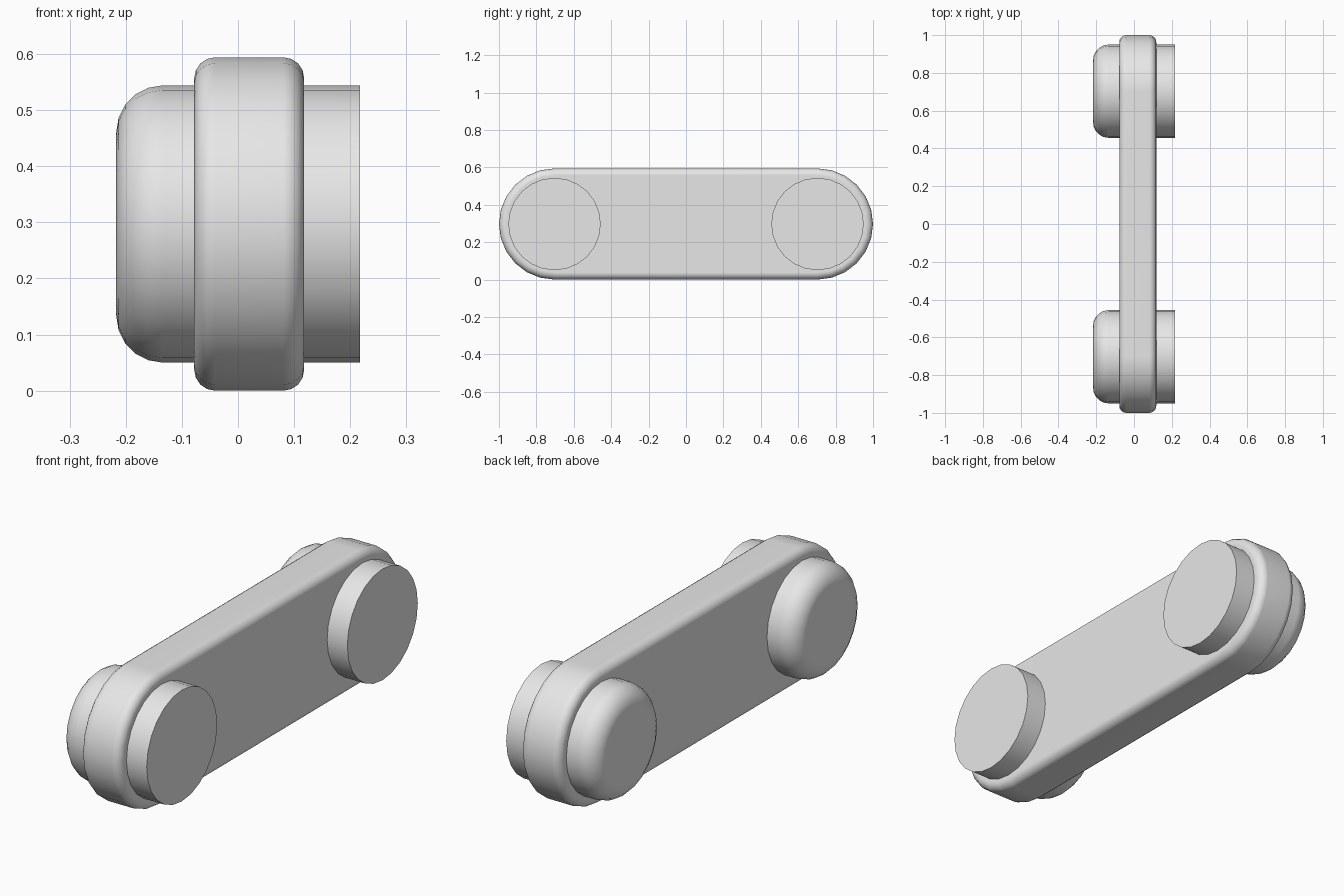
import bpy, bmesh
from math import sin, cos, pi, radians

cube = bpy.data.objects.get("Cube")
if cube:
    bpy.data.objects.remove(cube, do_unlink=True)

grey = bpy.data.materials.new("plain grey")
grey.use_nodes = True
grey.diffuse_color = (0.8, 0.8, 0.8, 1)
grey.node_tree.nodes["Principled BSDF"].inputs["Base Color"].default_value = (0.8, 0.8, 0.8, 1)

HALF_HEIGHT = 0.297
END_Y = 0.703
PIN_RADIUS = 0.247


def arc(centre_y, radius, start, sweep, steps):
    """Points (y, z) along an arc around the model's middle height."""
    return [(centre_y + radius * cos(start + sweep * i / steps),
             HALF_HEIGHT + radius * sin(start + sweep * i / steps)) for i in range(steps + 1)]


def prism(name, outline, x0, x1, rounding, segments, rounded_xs):
    """Extrude an outline along x and round the rims at the listed x positions."""
    bm = bmesh.new()
    face = bm.faces.new([bm.verts.new((x0, y, z)) for y, z in outline])
    extruded = bmesh.ops.extrude_face_region(bm, geom=[face], use_keep_orig=True)
    moved = [v for v in extruded["geom"] if isinstance(v, bmesh.types.BMVert)]
    bmesh.ops.translate(bm, verts=moved, vec=(x1 - x0, 0, 0))
    bmesh.ops.recalc_face_normals(bm, faces=bm.faces)
    rims = [e for e in bm.edges
            if any(all(abs(v.co.x - x) < 1e-5 for v in e.verts) for x in rounded_xs)]
    if rims:
        bmesh.ops.bevel(bm, geom=rims, offset=rounding, segments=segments,
                        profile=0.5, affect='EDGES')
    mesh = bpy.data.meshes.new(name)
    bm.to_mesh(mesh)
    bm.free()
    mesh.materials.append(grey)
    obj = bpy.data.objects.new(name, mesh)
    bpy.context.collection.objects.link(obj)
    bpy.ops.object.select_all(action='DESELECT')
    obj.select_set(True)
    bpy.context.view_layer.objects.active = obj
    bpy.ops.object.shade_smooth_by_angle(angle=radians(30))
    # Keep the broad faces flat next to the rounded rims
    normals = obj.modifiers.new("flat broad faces", 'WEIGHTED_NORMAL')
    normals.keep_sharp = True
    return obj


# Long link plate with half-round ends
plate = (arc(END_Y, HALF_HEIGHT, -pi / 2, pi, 12)
         + arc(-END_Y, HALF_HEIGHT, pi / 2, pi, 12))
prism("link_plate", plate, -0.078, 0.118, 0.037, 4, (-0.078, 0.118))

# Pins through both ends: domed on the right side, cut flat on the left
for label, y in (("front", -END_Y), ("back", END_Y)):
    circle = arc(y, PIN_RADIUS, 0, 2 * pi, 24)[:-1]
    prism(label + "_pin", circle, -0.217, 0.217, 0.083, 5, (-0.217,))
